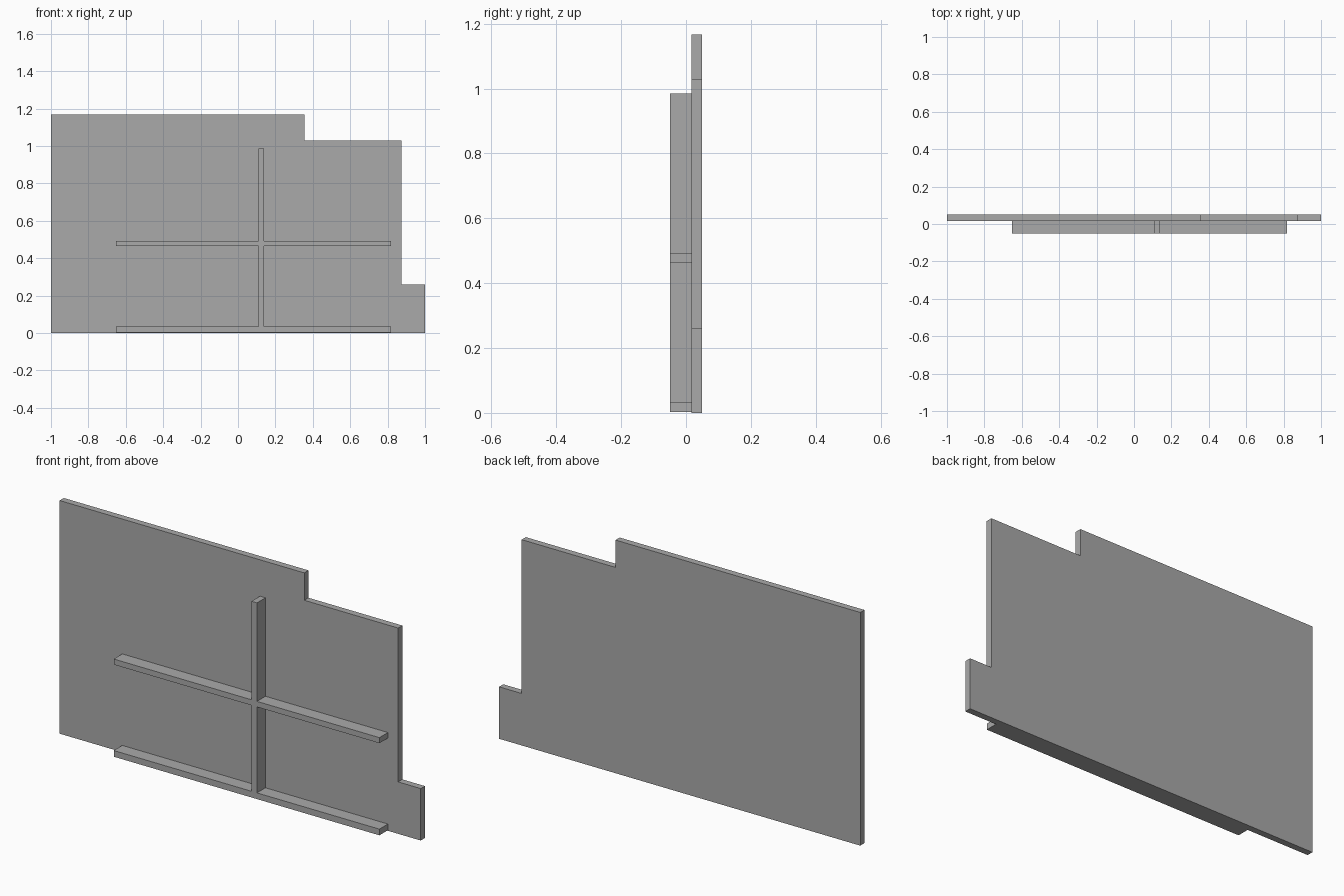
import bpy
import bmesh

cube = bpy.data.objects.get("Cube")
if cube:
    bpy.data.objects.remove(cube, do_unlink=True)

# One plain grey for everything
GREY = (0.4, 0.4, 0.4, 1.0)
grey = bpy.data.materials.new("plain grey")
grey.use_nodes = True
grey.diffuse_color = GREY
grey.node_tree.nodes["Principled BSDF"].inputs["Base Color"].default_value = GREY


def extrude_outline(name, outline, y_front, y_back):
    """Extrude a closed x-z outline along y."""
    bm = bmesh.new()
    face = bm.faces.new([bm.verts.new((x, y_front, z)) for x, z in outline])
    result = bmesh.ops.extrude_face_region(bm, geom=[face], use_keep_orig=True)
    moved = [v for v in result["geom"] if isinstance(v, bmesh.types.BMVert)]
    bmesh.ops.translate(bm, verts=moved, vec=(0, y_back - y_front, 0))
    bmesh.ops.recalc_face_normals(bm, faces=bm.faces)
    mesh = bpy.data.meshes.new(name)
    bm.to_mesh(mesh)
    bm.free()
    mesh.materials.append(grey)
    obj = bpy.data.objects.new(name, mesh)
    bpy.context.collection.objects.link(obj)
    return obj


FRONT, JOIN, BACK = -0.05, 0.017, 0.05

# Wall panel with two stepped corners
extrude_outline("wall_panel", [
    (-1, 0), (1, 0), (1, 0.26), (0.875, 0.26),
    (0.875, 1.03), (0.355, 1.03), (0.355, 1.167), (-1, 1.167),
], JOIN, BACK)

# Joined ribs: an upright crossed by a middle rail, standing on a bottom rail
left, right = 0.818, -0.653
post_left, post_right = 0.14, 0.11
bottom, bottom_top = 0.003, 0.034
rail_low, rail_high, post_top = 0.464, 0.492, 0.985
extrude_outline("support_ribs", [
    (right, bottom), (left, bottom), (left, bottom_top), (post_left, bottom_top),
    (post_left, rail_low), (left, rail_low), (left, rail_high), (post_left, rail_high),
    (post_left, post_top), (post_right, post_top),
    (post_right, rail_high), (right, rail_high), (right, rail_low), (post_right, rail_low),
    (post_right, bottom_top), (right, bottom_top),
], FRONT, JOIN)
